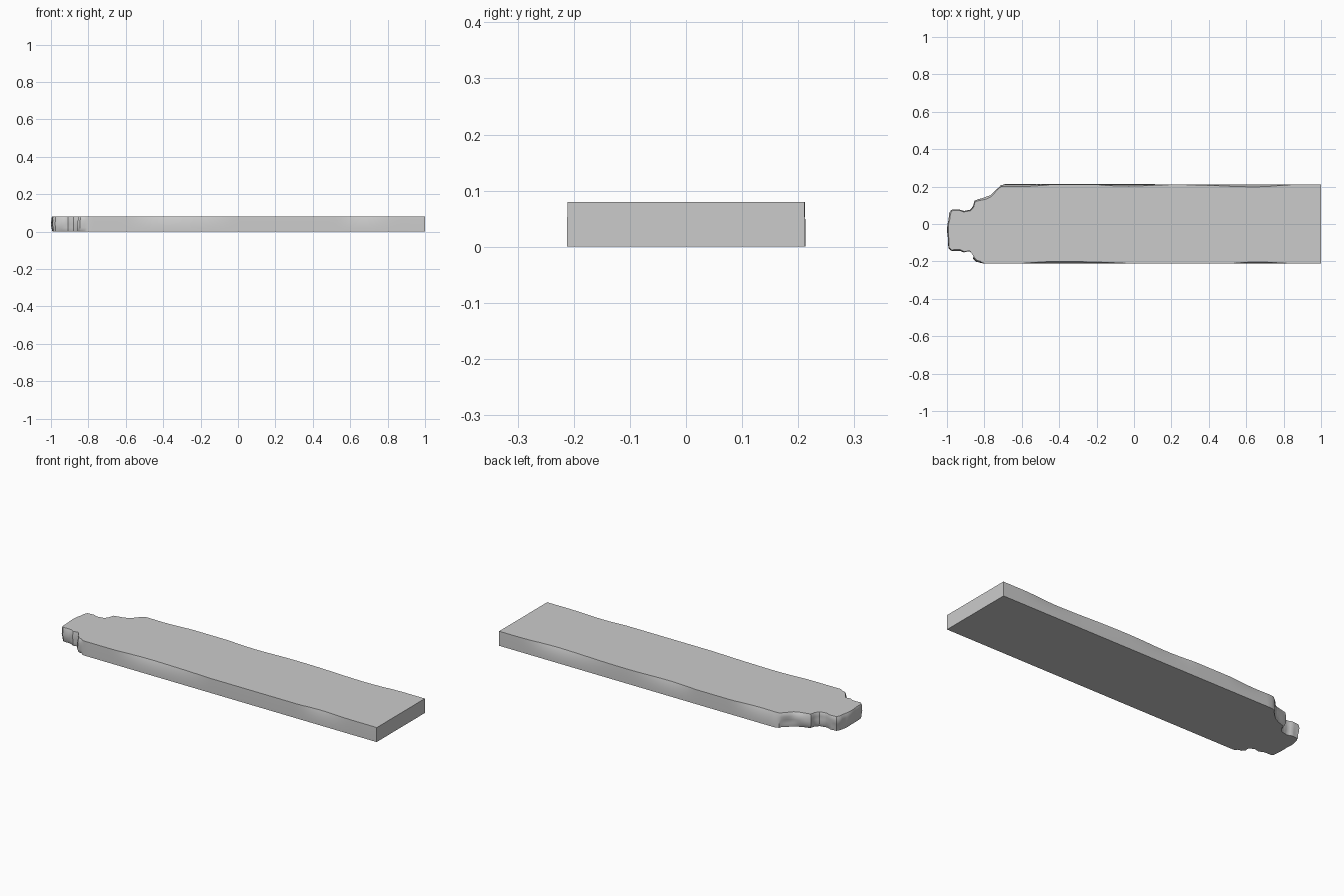
import bpy, bmesh
from mathutils import Vector, noise

if "Cube" in bpy.data.objects:
    bpy.data.objects.remove(bpy.data.objects["Cube"])

# Plan outline: straight sawn end at x = 1, broken tongue at x = -1
corners = [(1, -0.212), (1, 0.212), (-0.69, 0.213), (-0.715, 0.205), (-0.77, 0.155),
           (-0.80, 0.142), (-0.855, 0.125), (-0.862, 0.095), (-0.875, 0.077),
           (-0.91, 0.071), (-0.935, 0.08), (-0.978, 0.076), (-0.99, 0.055), (-1, 0),
           (-0.998, -0.07), (-0.993, -0.13), (-0.978, -0.144), (-0.93, -0.145),
           (-0.91, -0.155), (-0.88, -0.15), (-0.86, -0.163), (-0.862, -0.185),
           (-0.845, -0.203), (-0.80, -0.212)]
corners = [Vector(c) for c in corners]

# Resample the outline, leaving the sawn end as one flat face
outline = []
for i, a in enumerate(corners):
    b = corners[(i + 1) % len(corners)]
    length = (b - a).length
    if i == 0:
        steps = 1
    else:
        steps = max(1, round(length / (0.03 if length > 0.5 else 0.012)))
    outline += [a.lerp(b, k / steps) for k in range(steps)]


def inward(i):
    p = outline[i]
    if p.x > 0.999:
        return Vector((0, -1 if p.y > 0 else 1))
    t = (outline[(i + 1) % len(outline)] - outline[i - 1]).normalized()
    return Vector((-t.y, t.x))


def wear(p, level):
    """Depth of worn wood at an outline point, level 0 (bottom) to 1 (top)."""
    if p.x < -0.72 and abs(p.y) < 0.209:                # splintered end
        n = noise.noise(Vector((p.x * 14, p.y * 14, level * 2.5)))
        edge = abs(level - 0.5) * 2
        return 0.006 * edge ** 4 + 0.007 * max(0, n + 0.3)
    n = noise.noise(Vector((p.x * 3.2, p.y * 20 + 4, 0.7)))
    fade = min(1, (1 - p.x) * 4)
    return (0.001 + max(0, n + 0.2) * 0.019 * fade) * level ** 2.5


# Stack the worn outlines into a closed plank
bm = bmesh.new()
heights = [0, 0.004, 0.02, 0.04, 0.058, 0.072, 0.08]
rings = []
for z in heights:
    ring = []
    for i, p in enumerate(outline):
        q = p + inward(i) * wear(p, z / 0.08)
        ring.append(bm.verts.new((max(-1, q.x), q.y, z)))
    rings.append(ring)
count = len(outline)
for low, high in zip(rings, rings[1:]):
    for i in range(count):
        j = (i + 1) % count
        bm.faces.new((low[i], low[j], high[j], high[i]))
caps = [bm.faces.new(rings[0][::-1]), bm.faces.new(rings[-1])]
bmesh.ops.triangulate(bm, faces=caps)
bmesh.ops.recalc_face_normals(bm, faces=bm.faces)

mesh = bpy.data.meshes.new("broken_plank")
bm.to_mesh(mesh)
bm.free()
plank = bpy.data.objects.new("broken_plank", mesh)
bpy.context.collection.objects.link(plank)
bpy.context.view_layer.objects.active = plank
plank.select_set(True)
bpy.ops.object.shade_smooth_by_angle(angle=0.6)
